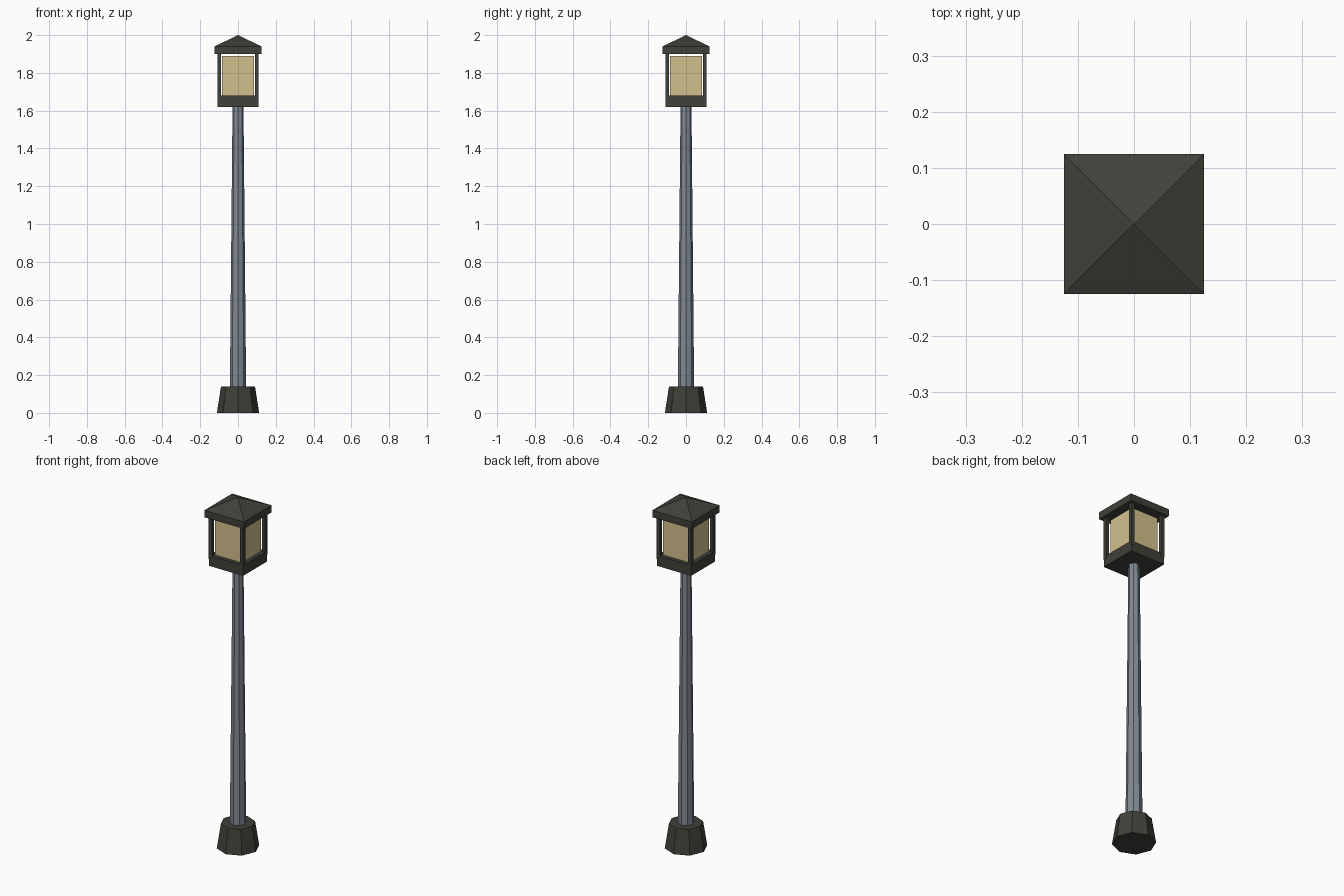
import bpy
import bmesh
import math
from mathutils import Matrix

cube = bpy.data.objects.get("Cube")
if cube:
    bpy.data.objects.remove(cube, do_unlink=True)


def make_material(name, color):
    mat = bpy.data.materials.new(name)
    mat.use_nodes = True
    mat.diffuse_color = (*color, 1)
    mat.node_tree.nodes["Principled BSDF"].inputs["Base Color"].default_value = (*color, 1)
    return mat


dark_iron = make_material("dark iron", (0.052, 0.052, 0.042))
grey_steel = make_material("grey steel", (0.22, 0.25, 0.29))
warm_glass = make_material("warm glass", (0.65, 0.53, 0.27))


def finish(name, bm, mat):
    mesh = bpy.data.meshes.new(name)
    bm.to_mesh(mesh)
    bm.free()
    mesh.materials.append(mat)
    obj = bpy.data.objects.new(name, mesh)
    bpy.context.collection.objects.link(obj)
    return obj


def frustum(name, sides, r_low, r_high, z0, z1, mat, turn=0.0):
    """Straight or tapered prism standing between two heights."""
    bm = bmesh.new()
    place = Matrix.Translation((0, 0, (z0 + z1) / 2)) @ Matrix.Rotation(turn, 4, "Z")
    bmesh.ops.create_cone(bm, cap_ends=True, segments=sides, radius1=r_low,
                          radius2=r_high, depth=z1 - z0, matrix=place)
    return finish(name, bm, mat)


def box(name, half, z0, z1, mat, x=0.0, y=0.0):
    """Square block given by its half width and two heights."""
    bm = bmesh.new()
    place = Matrix.Translation((x, y, (z0 + z1) / 2)) @ Matrix.Diagonal(
        (half * 2, half * 2, z1 - z0, 1))
    bmesh.ops.create_cube(bm, size=1, matrix=place)
    return finish(name, bm, mat)


# Eight-sided foot and tapered pole
frustum("foot", 8, 0.112, 0.09, 0, 0.14, dark_iron)
frustum("pole", 8, 0.043, 0.029, 0.14, 1.62, grey_steel)

# Lantern tray and glowing glass block
box("lantern_tray", 0.108, 1.62, 1.68, dark_iron)
box("lantern_glass", 0.085, 1.68, 1.89, warm_glass)

# Corner posts
for side, sx in (("left", 1), ("right", -1)):
    for end, sy in (("front", -1), ("back", 1)):
        box(f"{end}_{side}_post", 0.01, 1.66, 1.90, dark_iron, sx * 0.099, sy * 0.099)

# Eave slab and pyramid roof
half_eave = 0.125
box("eave_slab", half_eave, 1.90, 1.94, dark_iron)
frustum("roof", 4, half_eave * math.sqrt(2), 0, 1.94, 2.0, dark_iron, math.pi / 4)
